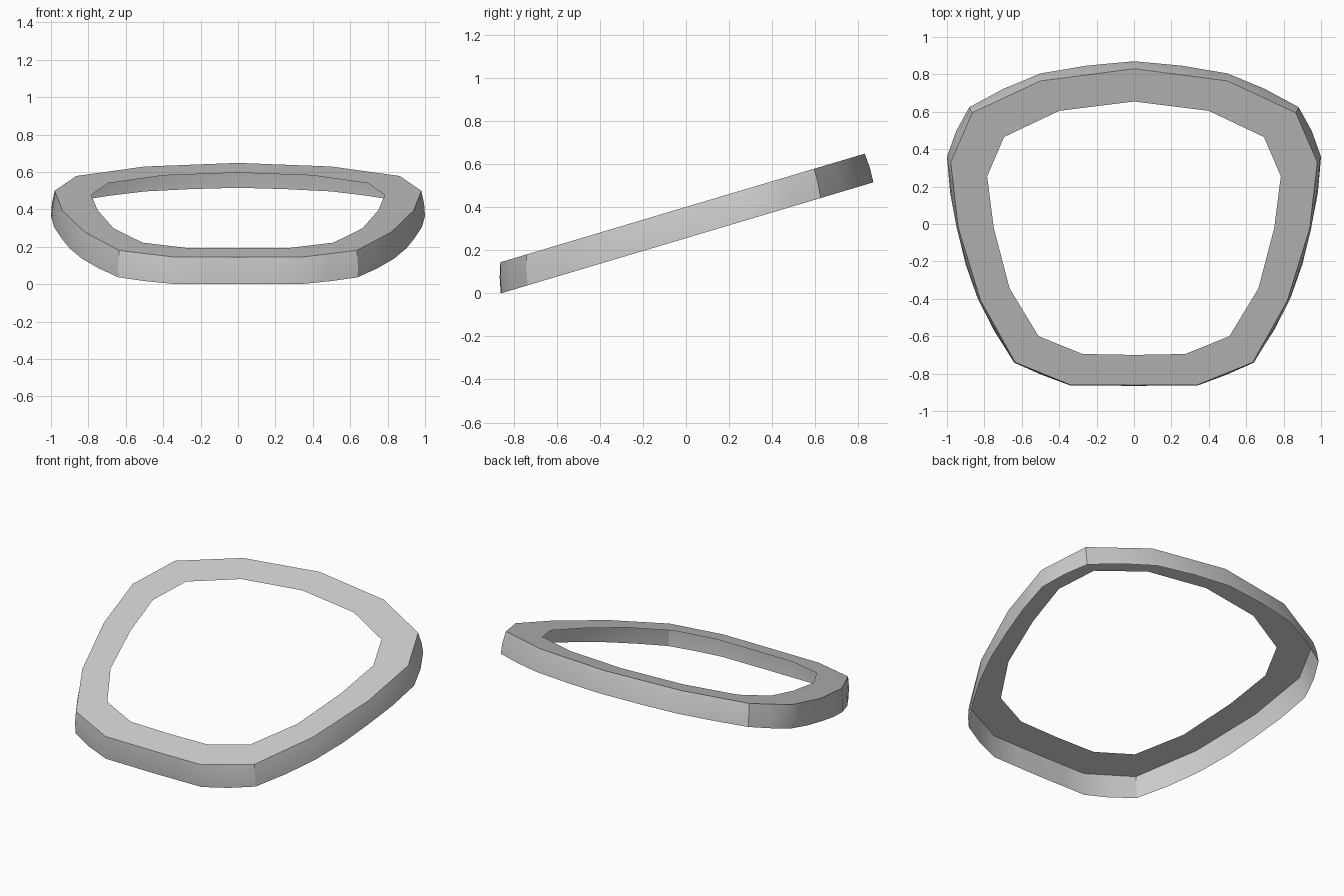
import bpy, bmesh, math

cube = bpy.data.objects.get("Cube")
if cube:
    bpy.data.objects.remove(cube, do_unlink=True)

SLOPE = 0.298
FRONT = -0.86

# Half outlines, running from the back centre round to the front centre
RIM = [(0, .83), (.5, .765), (.865, .595), (.98, .33), (.94, -.02),
       (.82, -.41), (.635, -.74), (.34, -.86), (0, -.862)]
HOLE = [(0, .655), (.4, .605), (.695, .465), (.785, .255), (.75, -.02),
        (.665, -.345), (.51, -.6), (.275, -.695), (0, -.7)]
SKIRT = [(0, .87), (.5, .805), (.88, .625), (1, .36), (.945, -.03),
         (.835, -.4), (.64, -.735), (.34, -.857), (0, -.86)]


def outline(half, height, bulge=1.0):
    """Add midpoints, mirror the half outline and lay it on the sloping plane."""
    pts = []
    for a, b in zip(half, half[1:]):
        k = 1.0 if b is half[-1] else bulge
        pts += [a, ((a[0] + b[0]) / 2 * k, (a[1] + b[1]) / 2 * k)]
    pts.append(half[-1])
    pts += [(-x, y) for x, y in reversed(pts[1:-1])]
    return [(x, y, height + SLOPE * (y - FRONT)) for x, y in pts]


hole = outline(HOLE, 0.145)
rim = outline(RIM, 0.145)
skirt = outline(SKIRT, 0.0, 1.011)
# Slight swelling half way down the outer wall
middle = [((a[0] + b[0]) / 2 * 1.005, (a[1] + b[1]) / 2 * 1.005, (a[2] + b[2]) / 2)
          for a, b in zip(rim, skirt)]

# Flat top band and outer wall, open underneath
bm = bmesh.new()
loops = [[bm.verts.new(p) for p in ring] for ring in (hole, rim, middle, skirt)]
for upper, lower in zip(loops, loops[1:]):
    n = len(upper)
    for i in range(n):
        j = (i + 1) % n
        bm.faces.new((upper[i], upper[j], lower[j], lower[i]))
mesh = bpy.data.meshes.new("tilted_ring")
bm.to_mesh(mesh)
bm.free()

# Plain grey
grey = bpy.data.materials.new("grey")
grey.use_nodes = True
colour = (0.6, 0.6, 0.6, 1)
grey.diffuse_color = colour
grey.node_tree.nodes["Principled BSDF"].inputs["Base Color"].default_value = colour
mesh.materials.append(grey)

ring = bpy.data.objects.new("tilted_ring", mesh)
bpy.context.collection.objects.link(ring)
bpy.context.view_layer.objects.active = ring
ring.select_set(True)
bpy.ops.object.shade_smooth_by_angle(angle=math.radians(28))
